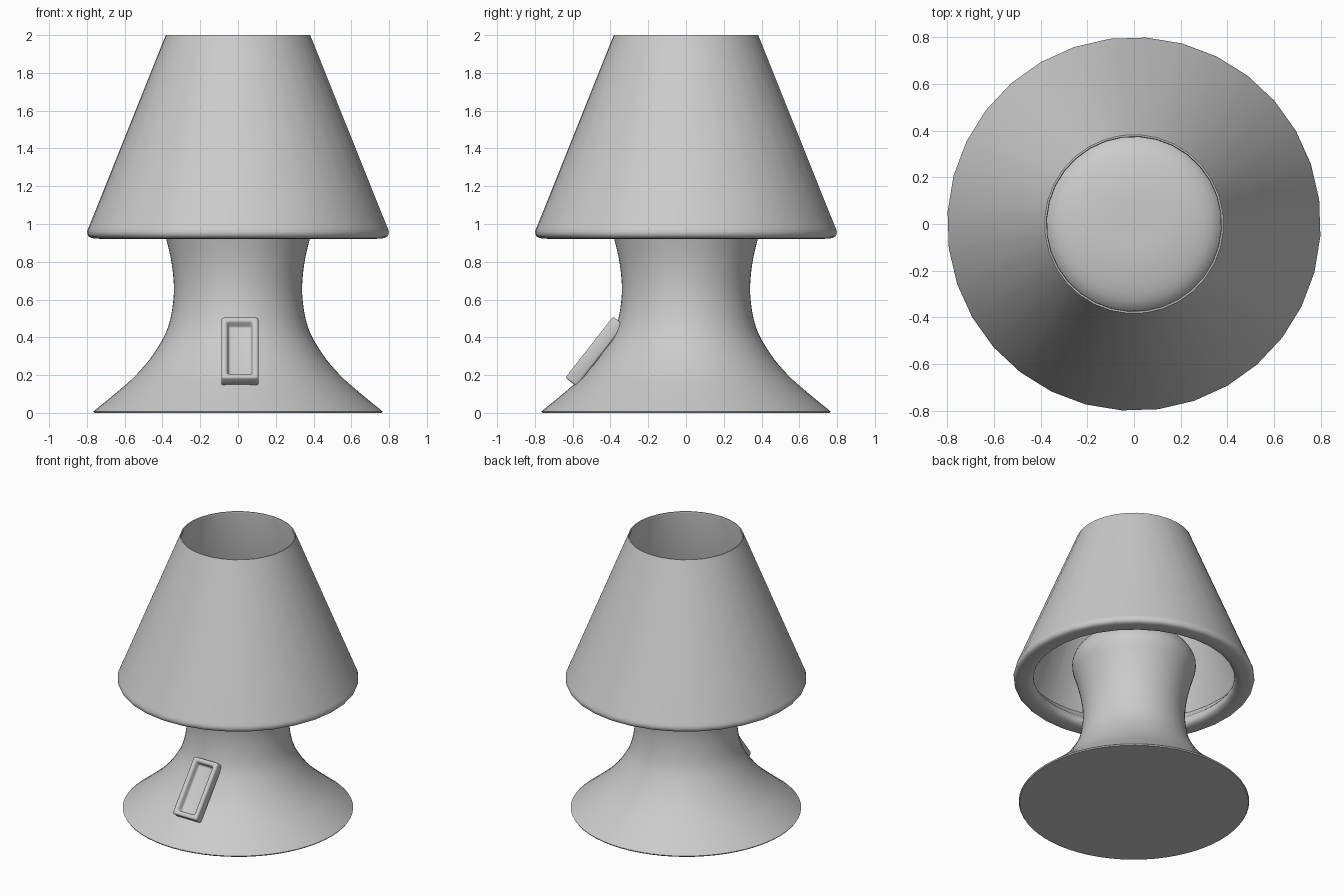
import bpy, bmesh, math
from mathutils import Vector, Matrix

if "Cube" in bpy.data.objects:
    bpy.data.objects.remove(bpy.data.objects["Cube"])


def smooth_path(pts, steps=4):
    """Catmull-Rom through 2D profile points."""
    p = [Vector(q) for q in pts]
    p = [2 * p[0] - p[1]] + p + [2 * p[-1] - p[-2]]
    out = []
    for a, b, c, d in zip(p, p[1:], p[2:], p[3:]):
        for i in range(steps):
            t = i / steps
            out.append(0.5 * (2 * b + (c - a) * t + (2 * a - 5 * b + 4 * c - d) * t * t
                              + (3 * b - a - 3 * c + d) * t ** 3))
    return [tuple(v) for v in out] + [tuple(pts[-1])]


def finish(name, bm, angle):
    bmesh.ops.recalc_face_normals(bm, faces=bm.faces)
    me = bpy.data.meshes.new(name)
    bm.to_mesh(me)
    bm.free()
    ob = bpy.data.objects.new(name, me)
    bpy.context.collection.objects.link(ob)
    bpy.ops.object.select_all(action='DESELECT')
    ob.select_set(True)
    bpy.context.view_layer.objects.active = ob
    bpy.ops.object.shade_smooth_by_angle(angle=math.radians(angle))
    return ob


def lathe(name, profile, sides, closed=False, turn=0.0, angle=40):
    """Revolve an (r, z) profile around the z axis."""
    bm = bmesh.new()
    a = math.radians(turn)
    vs = [bm.verts.new((r * math.cos(a), r * math.sin(a), z)) for r, z in profile]
    edges = [bm.edges.new(e) for e in zip(vs, vs[1:])]
    if closed:
        edges.append(bm.edges.new((vs[-1], vs[0])))
    bmesh.ops.spin(bm, geom=vs + edges, cent=(0, 0, 0), axis=(0, 0, 1),
                   angle=2 * math.pi, steps=sides, use_merge=True)
    bmesh.ops.remove_doubles(bm, verts=bm.verts, dist=1e-4)
    return finish(name, bm, angle)


# Flared base with waisted neck and domed top hidden inside the shade
curve = smooth_path([(0.765, 0.008), (0.645, 0.106), (0.54, 0.20), (0.445, 0.315),
                     (0.37, 0.455), (0.34, 0.626), (0.35, 0.785), (0.38, 0.92),
                     (0.41, 1.03), (0.395, 1.11), (0.33, 1.18), (0.18, 1.215), (0, 1.22)])
lathe("base", [(0, 0), (0.76, 0)] + curve, 64)

# Conical shade: thin at the top opening, rolled hem at the bottom
hem = smooth_path([(0.785, 1.0), (0.80, 0.96), (0.79, 0.932), (0.755, 0.923),
                   (0.70, 0.924), (0.67, 0.945), (0.675, 0.985), (0.71, 1.02)], 3)
lathe("shade", [(0.383, 2.0)] + hem + [(0.735, 1.06), (0.373, 1.99), (0.376, 2.0)],
      32, closed=True, turn=7.5)

# Switch plate lying on the front slope, with a recessed slot
bm = bmesh.new()
bmesh.ops.create_cube(bm, size=1, matrix=Matrix.Diagonal((0.195, 0.41, 0.075, 1)))
bm.normal_update()
top = max(bm.faces, key=lambda f: f.normal.z)
bmesh.ops.inset_region(bm, faces=[top], thickness=0.042)
bmesh.ops.inset_region(bm, faces=[top], thickness=0.012, depth=-0.045)
bmesh.ops.bevel(bm, geom=list(bm.edges), offset=0.011, segments=3,
                profile=0.5, affect='EDGES')
switch = finish("switch_plate", bm, 50)
switch.location = (0.01, -0.483, 0.325)
switch.rotation_euler = (math.atan2(0.788, 0.616), 0, 0)
